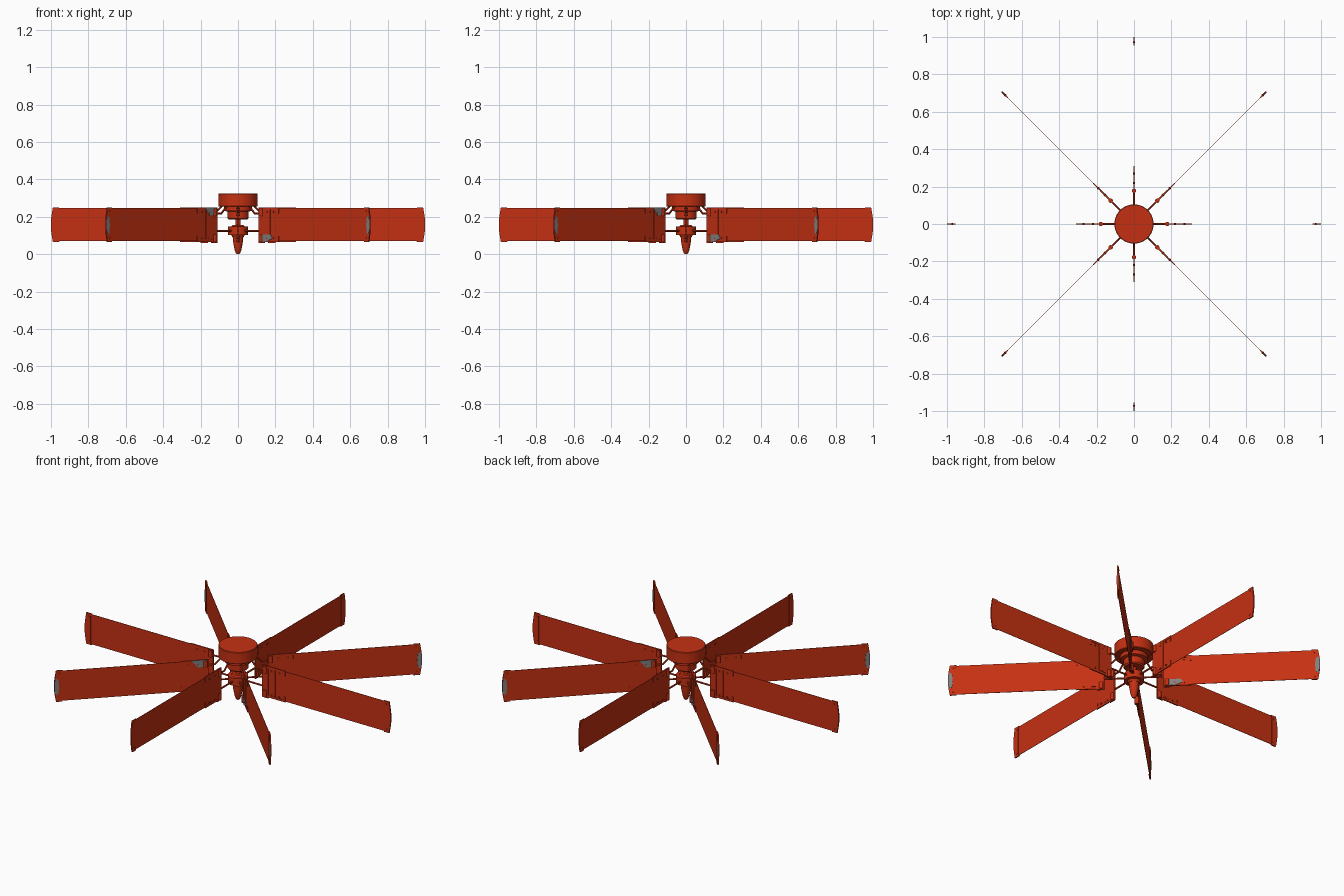
import bpy, bmesh, math
from mathutils import Vector, Matrix

cube = bpy.data.objects.get("Cube")
if cube:
    bpy.data.objects.remove(cube)


def material(name, rgb):
    m = bpy.data.materials.new(name)
    m.use_nodes = True
    m.diffuse_color = (*rgb, 1)
    m.node_tree.nodes["Principled BSDF"].inputs["Base Color"].default_value = (*rgb, 1)
    return m


RED = material("rust_red", (0.56, 0.03, 0.006))
GREY = material("bare_grey", (0.22, 0.22, 0.22))


def mesh_from(bm, name, mat):
    bmesh.ops.recalc_face_normals(bm, faces=bm.faces)
    me = bpy.data.meshes.new(name)
    bm.to_mesh(me)
    bm.free()
    me.materials.append(mat)
    return me


def place(me, name, angle=0.0):
    ob = bpy.data.objects.new(name, me)
    ob.rotation_euler.z = angle
    bpy.context.collection.objects.link(ob)
    return ob


def lathe(name, profile, segments=32):
    """Turned part from (radius, height) points."""
    bm = bmesh.new()
    verts = [bm.verts.new((r, 0, z)) for r, z in profile]
    edges = [bm.edges.new(p) for p in zip(verts, verts[1:])]
    bmesh.ops.spin(bm, geom=verts + edges, axis=(0, 0, 1), cent=(0, 0, 0),
                   angle=math.tau, steps=segments)
    bmesh.ops.remove_doubles(bm, verts=bm.verts, dist=0.0001)
    return place(mesh_from(bm, name, RED), name)


def add_plate(bm, outline, thick, y=0.0):
    """Upright plate in the radial plane from (radius, height) points."""
    face = bm.faces.new([bm.verts.new((r, y - thick / 2, z)) for r, z in outline])
    ext = bmesh.ops.extrude_face_region(bm, geom=[face])["geom"]
    bmesh.ops.translate(bm, vec=(0, thick, 0),
                        verts=[v for v in ext if isinstance(v, bmesh.types.BMVert)])


def rect(r0, r1, z0, z1):
    return [(r0, z0), (r1, z0), (r1, z1), (r0, z1)]


def add_rod(bm, a, b, radius, sides=8):
    a, b = Vector(a), Vector(b)
    d = b - a
    m = Matrix.Translation((a + b) / 2) @ d.to_track_quat('Z', 'Y').to_matrix().to_4x4()
    bmesh.ops.create_cone(bm, cap_ends=True, segments=sides, radius1=radius,
                          radius2=radius, depth=d.length, matrix=m)


# Central turned parts
turned = [
    lathe("motor_drum", [(0, .325), (.102, .325), (.105, .322), (.105, .258),
                         (.102, .255), (0, .255)], 48),
    lathe("motor_collar", [(0, .256), (.075, .256), (.075, .232), (.057, .228),
                           (.057, .192), (.05, .185), (0, .185)]),
    lathe("shaft", [(0, .19), (.014, .19), (.014, .14), (0, .14)], 16),
    lathe("lower_hub", [(0, .155), (.03, .155), (.036, .147), (.054, .147),
                        (.054, .102), (.036, .102), (.03, .09), (0, .09)]),
    lathe("nose_cone", [(0, .095), (.028, .095), (.026, .065), (.018, .022),
                        (.012, .006), (.006, 0), (0, 0)], 24),
]

# Blade sheet
bm = bmesh.new()
add_plate(bm, rect(.2, .99, .07, .247), .002)
blade = mesh_from(bm, "blade", RED)

# Bowed cap at the tip
bm = bmesh.new()
add_plate(bm, [(.955, .066), (.99, .066), (.996, .10), (1.0, .13), (1.0, .185),
               (.996, .215), (.99, .25), (.955, .25), (.962, .235), (.962, .08)], .007)
for z in (.085, .232):
    add_rod(bm, (.972, -.006, z), (.972, .006, z), .004)
tip = mesh_from(bm, "tip_cap", RED)

# Root bracket: panel, top and bottom straps, hooks and hinge pin
bm = bmesh.new()
add_plate(bm, rect(.16, .2, .06, .25), .008)
add_plate(bm, rect(.2, .245, .08, .238), .006)
for z0, z1 in ((.066, .078), (.238, .25)):
    add_plate(bm, rect(.2, .31, z0, z1), .007)
for z0, z1 in ((.078, .098), (.218, .238)):
    add_plate(bm, rect(.3, .31, z0, z1), .007)
for z in (.085, .225):
    add_rod(bm, (.177, 0, z - .02), (.177, 0, z + .02), .012, 12)
    for r in (.22, .27):
        add_rod(bm, (r, -.006, z), (r, .006, z), .005)
bracket = mesh_from(bm, "root_bracket", RED)

# Rods joining hub and motor to the bracket
bm = bmesh.new()
add_rod(bm, (.045, 0, .125), (.165, 0, .125), .005)
add_rod(bm, (.085, 0, .258), (.125, 0, .218), .005)
add_rod(bm, (.122, 0, .218), (.165, 0, .218), .005)
support = mesh_from(bm, "support_rods", RED)

# Worn bare patches on both sides of the diagonal blades
bm = bmesh.new()
for y in (-.0045, .0045):
    add_plate(bm, [(.978, .115), (.99, .105), (.998, .13), (.998, .185),
                   (.99, .205), (.978, .195), (.974, .155)], .002, y)
add_plate(bm, [(.175, .25), (.255, .25), (.235, .225), (.215, .205), (.19, .21)], .002, .0045)
add_plate(bm, [(.17, .068), (.215, .066), (.265, .085), (.25, .105), (.17, .105)], .002, -.0045)
patch = mesh_from(bm, "bare_patches", GREY)

for i in range(8):
    for me in (blade, tip, bracket, support):
        place(me, f"{me.name}_{i + 1}", i * math.tau / 8)
    if i % 2:
        place(patch, f"bare_patches_{i + 1}", i * math.tau / 8)

# Smooth the turned parts, keeping their rims sharp
bpy.ops.object.select_all(action='DESELECT')
for ob in turned:
    ob.select_set(True)
bpy.context.view_layer.objects.active = turned[0]
bpy.ops.object.shade_smooth_by_angle(angle=math.radians(35))
